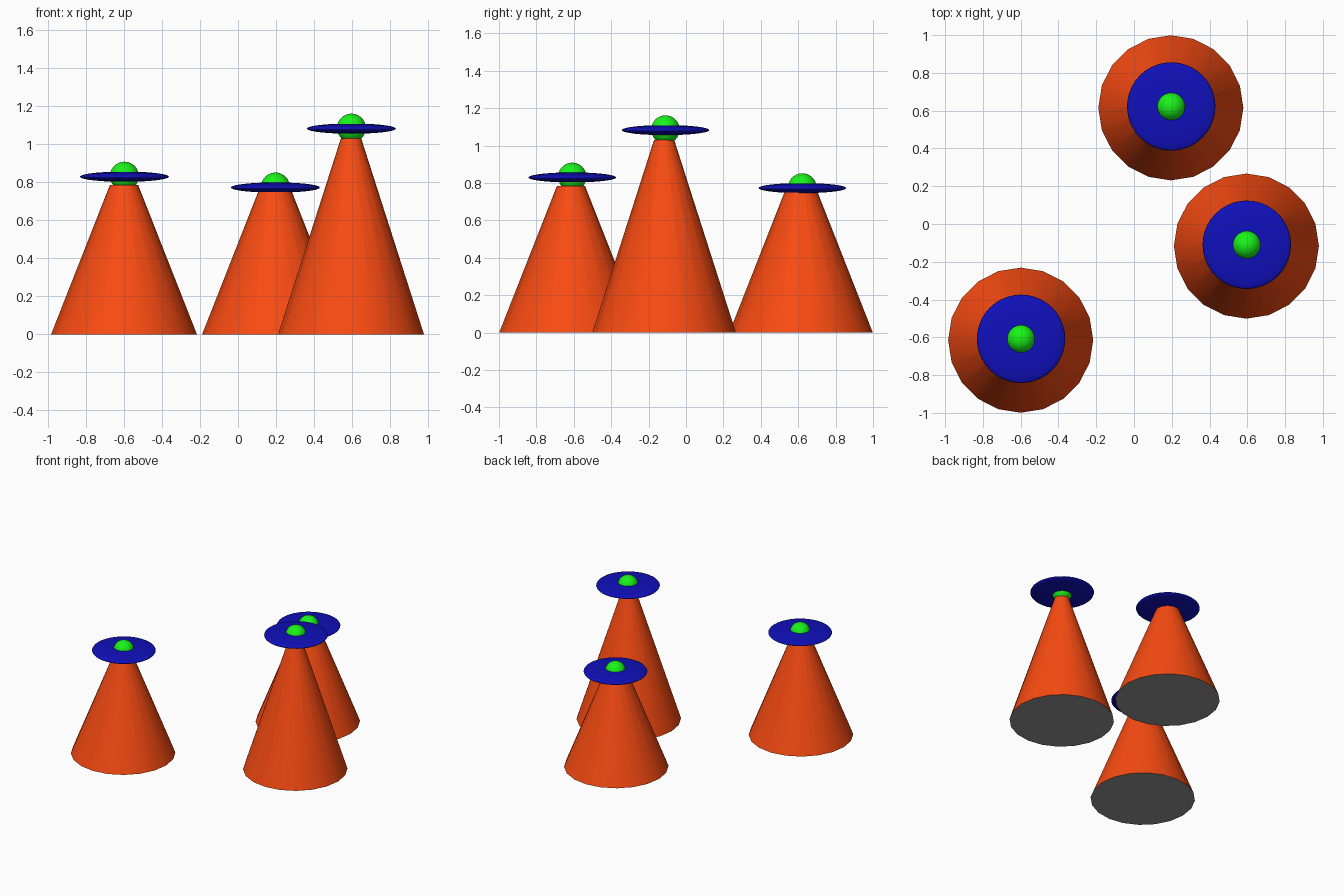
import bpy

if "Cube" in bpy.data.objects:
    bpy.data.objects.remove(bpy.data.objects["Cube"])

SIDES = 20


def material(name, color):
    m = bpy.data.materials.new(name)
    m.diffuse_color = color
    m.use_nodes = True
    m.node_tree.nodes["Principled BSDF"].inputs["Base Color"].default_value = m.diffuse_color
    return m


ORANGE = material("orange", (0.95, 0.07, 0.006, 1))
BLUE = material("blue", (0.005, 0.005, 0.5, 1))
GREEN = material("green", (0.01, 0.9, 0.01, 1))
GREY = material("underside_grey", (0.3, 0.3, 0.3, 1))


def ball(name, loc, size, mat):
    bpy.ops.mesh.primitive_uv_sphere_add(segments=40, ring_count=20, radius=1, location=loc)
    ob = bpy.context.object
    ob.name = name
    ob.scale = size
    bpy.ops.object.transform_apply(location=False, rotation=False, scale=True)
    bpy.ops.object.shade_smooth()
    ob.data.materials.append(mat)


def tower(tag, x, y, height, top_radius, disc_z):
    # Truncated cone with a plain grey underside
    bpy.ops.mesh.primitive_cone_add(vertices=SIDES, radius1=0.384, radius2=top_radius,
                                    depth=height, location=(x, y, height / 2))
    cone = bpy.context.object
    cone.name = tag + "_cone"
    cone.data.materials.append(ORANGE)
    cone.data.materials.append(GREY)
    for p in cone.data.polygons:
        if p.normal.z < -0.9:
            p.material_index = 1
    bpy.ops.object.shade_smooth_by_angle()

    # Flattened saucer with a ball through its middle
    ball(tag + "_saucer", (x + 0.002, y + 0.007, disc_z), (0.234, 0.234, 0.027), BLUE)
    ball(tag + "_ball", (x + 0.002, y + 0.007, disc_z + 0.003), (0.076,) * 3, GREEN)


tower("left", -0.60, -0.615, 0.785, 0.075, 0.83)
tower("back", 0.195, 0.615, 0.77, 0.081, 0.773)
tower("right", 0.595, -0.117, 1.03, 0.054, 1.083)
